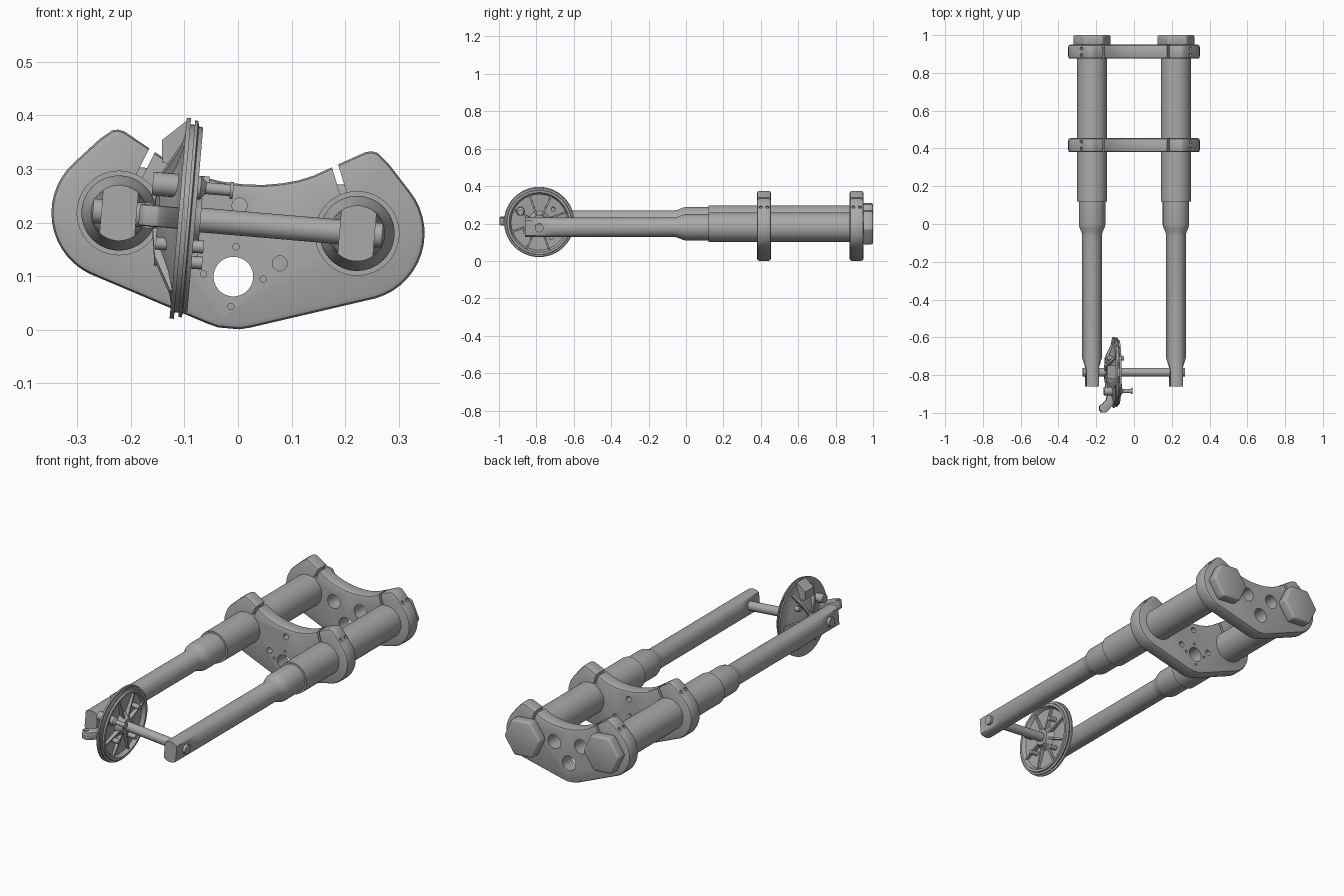
import bpy, bmesh
from math import cos, sin, pi, radians
from mathutils import Matrix

if "Cube" in bpy.data.objects:
    bpy.data.objects.remove(bpy.data.objects["Cube"], do_unlink=True)

metal = bpy.data.materials.new("grey_metal")
metal.use_nodes = True
GREY = (0.4, 0.4, 0.4, 1)
metal.diffuse_color = GREY
metal.node_tree.nodes["Principled BSDF"].inputs["Base Color"].default_value = GREY

# The whole assembly leans a little about its long axis
LEAN = Matrix.Translation((0, 0, 0.199)) @ Matrix.Rotation(radians(4.9), 4, "Y")
AXLE_Y = -0.785
TUBE_X = 0.223
parts = []


def move(x=0, y=0, z=0):
    return Matrix.Translation((x, y, z))


def turn(deg, axis):
    return Matrix.Rotation(radians(deg), 4, axis)


def finish(name, bm, place):
    bmesh.ops.recalc_face_normals(bm, faces=bm.faces)
    mesh = bpy.data.meshes.new(name)
    bm.to_mesh(mesh)
    bm.free()
    mesh.materials.append(metal)
    ob = bpy.data.objects.new(name, mesh)
    bpy.context.collection.objects.link(ob)
    mesh.transform(LEAN @ place)
    parts.append(ob)
    return ob


def prism(name, pts, depth, place=Matrix()):
    """Polygon in x-z, extruded evenly along y."""
    bm = bmesh.new()
    a = [bm.verts.new((x, -depth / 2, z)) for x, z in pts]
    b = [bm.verts.new((x, depth / 2, z)) for x, z in pts]
    bm.faces.new(a)
    bm.faces.new(b)
    for i in range(len(pts)):
        j = (i + 1) % len(pts)
        bm.faces.new((a[i], a[j], b[j], b[i]))
    return finish(name, bm, place)


def lathe(name, profile, axis, place=Matrix(), n=48, shape=None):
    """Spin (along, radius) points about x or y, with capped ends."""
    bm = bmesh.new()
    rings = []
    for t, r in profile:
        ring = []
        for i in range(n):
            p, q = r * cos(2 * pi * i / n), r * sin(2 * pi * i / n)
            co = (t, p, q) if axis == "x" else (p, t, q)
            ring.append(bm.verts.new(shape(co) if shape else co))
        rings.append(ring)
    for a, b in zip(rings, rings[1:]):
        for i in range(n):
            j = (i + 1) % n
            bm.faces.new((a[i], a[j], b[j], b[i]))
    bm.faces.new(rings[0])
    bm.faces.new(rings[-1])
    return finish(name, bm, place)


def rod(name, start, end, r, axis, place=Matrix(), n=24):
    return lathe(name, [(start, r), (end, r)], axis, place, n)


def modify(ob, kind, **settings):
    mod = ob.modifiers.new(kind.lower(), kind)
    for key, value in settings.items():
        setattr(mod, key, value)
    bpy.context.view_layer.objects.active = ob
    bpy.ops.object.modifier_apply(modifier=mod.name)


# Fork legs: stepped tubes ending in flattened lugs
def flatten_lug(co):
    x, y, z = co
    return (max(-0.033, min(0.033, x)), y, z) if y < -0.76 else co


LEG = [(-0.86, 0.052), (-0.77, 0.052), (-0.71, 0.052), (-0.06, 0.052), (-0.045, 0.055),
       (-0.02, 0.066), (-0.005, 0.07), (0.12, 0.07), (0.12, 0.079), (0.96, 0.079)]
for side, s in (("left", 1), ("right", -1)):
    at = move(s * TUBE_X)
    lathe(side + "_fork_leg", LEG, "y", at, 64, flatten_lug)
    cap = lathe(side + "_hex_cap", [(0.945, 0.102), (1.0, 0.102)], "y", at, 6)
    modify(cap, "BEVEL", width=0.01, segments=3, limit_method="ANGLE")

# Clamp plates: mirrored outline with round lobes about the legs
half = [(0.0, 0.073), (0.04, 0.075), (0.075, 0.081), (0.105, 0.089), (0.132, 0.1), (0.18, 0.127),
        (0.225, 0.152), (0.237, 0.155), (0.248, 0.153), (0.27, 0.135)]
for k in range(15):
    ang = radians(43 - k * 8)
    half.append((TUBE_X + 0.126 * cos(ang), 0.126 * sin(ang)))
half += [(0.04, -0.192), (0.02, -0.197)]
outline = half + [(-x, z) for x, z in reversed(half[1:])]
SLIT = [(0.19, 0.058), (0.202, 0.062), (0.158, 0.172), (0.146, 0.168)]


def clamp(name, y, holes):
    plate = prism(name, outline, 0.074, move(y=y))
    modify(plate, "BEVEL", width=0.011, segments=2, limit_method="ANGLE", angle_limit=radians(60))
    cutters = [rod("hole_cutter", -0.1, 0.1, r, "y", move(x, y, z), 32) for x, z, r in holes]
    for s in (1, -1):
        cutters.append(prism("slit_cutter", [(s * x, z) for x, z in SLIT], 0.2, move(y=y)))
        for dy in (-0.018, 0.018):
            tilt = move(s * 0.289, y + dy, 0.114) @ turn(-43 if s > 0 else -137, "Y")
            cutters.append(rod("bolt_cutter", -0.012, 0.05, 0.009, "x", tilt, 16))
    for c in cutters:
        c.hide_render = True
        modify(plate, "BOOLEAN", operation="DIFFERENCE", object=c, solver="EXACT")
        parts.remove(c)
        bpy.data.objects.remove(c, do_unlink=True)


STEM = (0, -0.1, 0.037)
lower_holes = [STEM, (0, 0.033, 0.014), (0.084, -0.068, 0.014), (-0.084, -0.068, 0.014)]
lower_holes += [(0.056 * cos(k * pi / 2), -0.1 + 0.056 * sin(k * pi / 2), 0.006) for k in range(4)]
clamp("lower_clamp", 0.417, lower_holes)
clamp("upper_clamp", 0.912, [STEM, (0.075, -0.005, 0.035), (-0.075, -0.005, 0.035)])

# Axle through both lugs
HUB = move(y=AXLE_Y)
rod("axle", -0.272, 0.27, 0.023, "x", HUB, 32)

# Brake plate: grooved rim, coned outside, dished inside
lathe("brake_plate", [(-0.15, 0.035), (-0.15, 0.05), (-0.122, 0.12), (-0.112, 0.16), (-0.112, 0.188),
                      (-0.104, 0.188), (-0.104, 0.176), (-0.096, 0.176), (-0.096, 0.184),
                      (-0.09, 0.184), (-0.088, 0.174), (-0.08, 0.172), (-0.08, 0.16),
                      (-0.098, 0.15), (-0.102, 0.06), (-0.08, 0.042), (-0.07, 0.04)], "x", HUB, 72)
for k in range(8):
    prism("inner_rib", [(-0.106, 0.035), (-0.08, 0.035), (-0.088, 0.158), (-0.106, 0.158)],
          0.009, HUB @ turn(k * 45 + 20, "X"))
for k in range(6):
    prism("outer_rib", [(-0.11, 0.03), (-0.158, 0.03), (-0.15, 0.09), (-0.116, 0.16), (-0.106, 0.16)],
          0.016, HUB @ turn(k * 60 + 30, "X"))

# Air scoop, cam boss, studs and torque arm on the brake plate
prism("air_scoop", [(-0.11, 0.1), (-0.15, 0.1), (-0.155, 0.142), (-0.11, 0.184)], 0.07, HUB)
CAM = move(y=-0.885, z=0.06)
rod("cam_boss", -0.165, -0.1, 0.022, "x", CAM)
lathe("cam_stud", [(-0.11, 0.022), (-0.075, 0.022), (-0.065, 0.011), (-0.02, 0.011),
                   (-0.02, 0.016), (-0.014, 0.016)], "x", CAM, 24)
for y, z in ((-0.86, -0.05), (-0.71, 0.07), (-0.72, -0.08)):
    rod("small_stud", -0.15, -0.06, 0.012, "x", move(y=y, z=z), 16)
arm = prism("torque_arm", [(-0.105, -0.87), (-0.105, -0.945), (-0.135, -0.985), (-0.15, -0.998),
                           (-0.175, -0.998), (-0.185, -0.985), (-0.185, -0.965), (-0.15, -0.935),
                           (-0.135, -0.87)], 0.04, move(z=0.0) @ turn(-90, "X"))
modify(arm, "BEVEL", width=0.004, segments=2, limit_method="ANGLE")
rod("torque_arm_pin", -0.024, 0.024, 0.011, "x", move(-0.167, -0.98, 0) @ turn(90, "Y"), 16)

# Smooth round surfaces, keep edges crisp
bpy.ops.object.select_all(action="DESELECT")
for ob in parts:
    ob.select_set(True)
bpy.context.view_layer.objects.active = parts[0]
bpy.ops.object.shade_smooth_by_angle(angle=radians(32))
